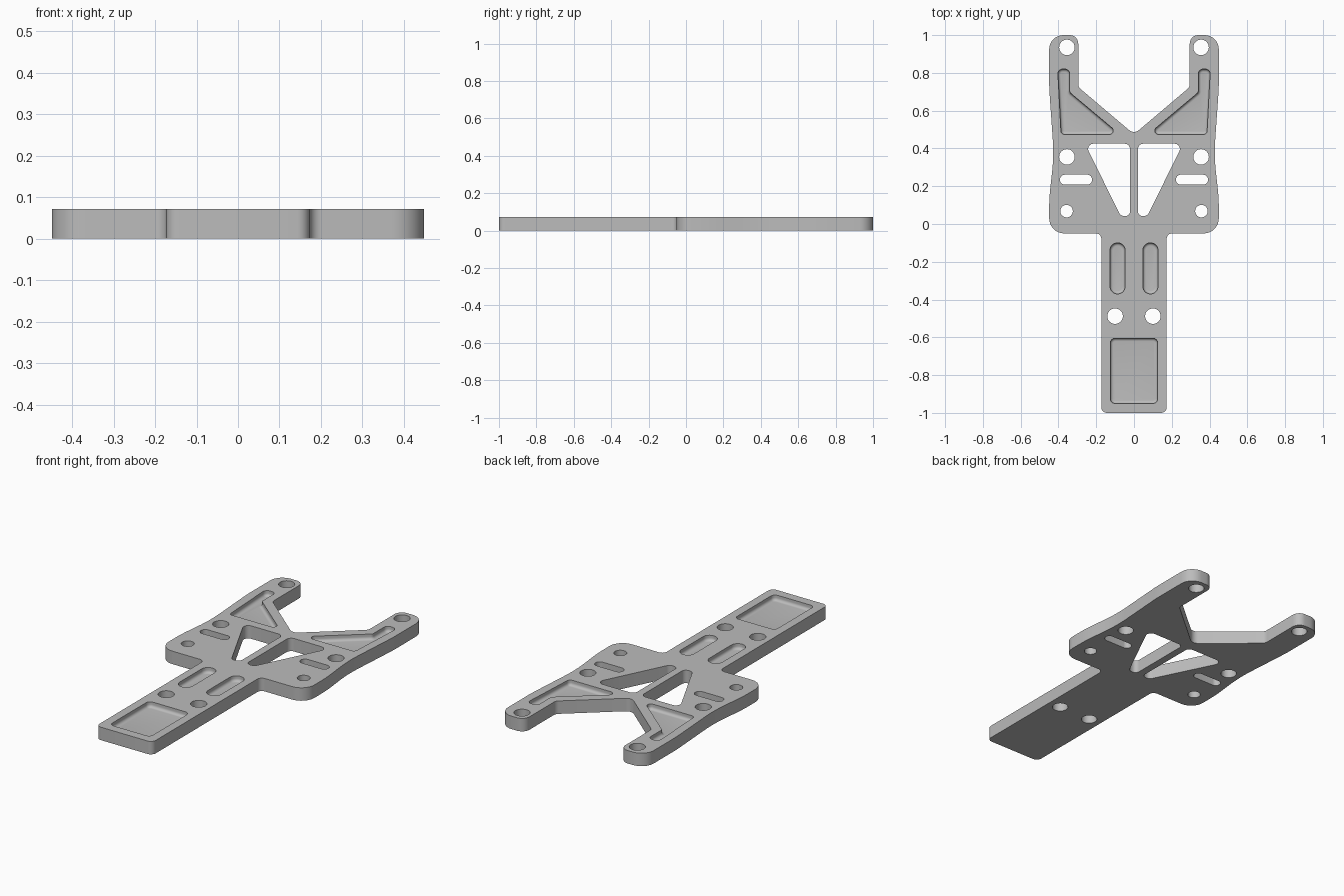
import bpy, bmesh, math
from mathutils import Vector

THICK = 0.072
FLOOR = 0.042      # height of the pocket floors
FILLET = 0.016     # rounding where pocket walls meet the floor

old = bpy.data.objects.get("Cube")
if old:
    bpy.data.objects.remove(old, do_unlink=True)

grey = bpy.data.materials.new("satin_grey")
grey.use_nodes = True
grey.diffuse_color = (0.5, 0.5, 0.5, 1)
grey.node_tree.nodes["Principled BSDF"].inputs["Base Color"].default_value = (0.5, 0.5, 0.5, 1)


def rounded(corners, steps=8):
    """Polygon of (x, y, radius) corners with each corner turned into an arc."""
    out = []
    for i, (x, y, r) in enumerate(corners):
        p = Vector((x, y))
        a = (Vector(corners[i - 1][:2]) - p).normalized()
        b = (Vector(corners[(i + 1) % len(corners)][:2]) - p).normalized()
        half = a.angle(b) / 2
        centre = p + (a + b).normalized() * r / math.sin(half)
        tangent = r / math.tan(half)
        start, end = p + a * tangent - centre, p + b * tangent - centre
        sweep = start.angle(end)
        for k in range(steps + 1):
            t = k / steps
            arc = start * math.sin((1 - t) * sweep) + end * math.sin(t * sweep)
            out.append(centre + arc / math.sin(sweep))
    return out


def circle(x, y, r, steps=40):
    return [Vector((x + r * math.cos(k * math.tau / steps),
                    y + r * math.sin(k * math.tau / steps))) for k in range(steps)]


def box(x0, x1, y0, y1, r):
    return rounded([(x0, y0, r), (x1, y0, r), (x1, y1, r), (x0, y1, r)])


def mirror(points):
    return [Vector((-p.x, p.y)) for p in reversed(points)]


def prism(bm, points, z0, z1, fillet=0):
    """Extrude a closed outline from z0 to z1, optionally rounding its lower rim."""
    part = bmesh.new()
    base = part.faces.new([part.verts.new((p.x, p.y, z0)) for p in points])
    top = bmesh.ops.extrude_face_region(part, geom=[base], use_keep_orig=True)
    verts = [v for v in top["geom"] if isinstance(v, bmesh.types.BMVert)]
    bmesh.ops.translate(part, verts=verts, vec=(0, 0, z1 - z0))
    bmesh.ops.recalc_face_normals(part, faces=part.faces)
    if fillet:
        rim = [e for e in part.edges if all(abs(v.co.z - z0) < 1e-5 for v in e.verts)]
        bmesh.ops.bevel(part, geom=rim, offset=fillet, segments=5, profile=0.5, affect='EDGES')
    temp = bpy.data.meshes.new("temp")
    part.to_mesh(temp)
    part.free()
    bm.from_mesh(temp)
    bpy.data.meshes.remove(temp)


def finish(bm, name):
    mesh = bpy.data.meshes.new(name)
    bm.to_mesh(mesh)
    bm.free()
    mesh.materials.append(grey)
    ob = bpy.data.objects.new(name, mesh)
    bpy.context.collection.objects.link(ob)
    return ob


# Plate outline: forked arms, waisted body and narrow stem
half = [(0.173, -1, 0.03), (0.173, -0.05, 0.028), (0.449, -0.05, 0.08),
        (0.449, 0.14, 1.0), (0.424, 0.36, 1.0), (0.449, 0.72, 1.0),
        (0.449, 1, 0.075), (0.295, 1, 0.045), (0.295, 0.725, 0.035)]
outline = half + [(0, 0.475, 0.04)] + [(-x, y, r) for x, y, r in reversed(half)]
bm = bmesh.new()
prism(bm, rounded(outline), 0, THICK)
plate = finish(bm, "mounting_plate")

# Openings through the plate, one side then mirrored
openings = [
    circle(0.355, 0.935, 0.041), circle(0.355, 0.355, 0.041),
    circle(0.357, 0.068, 0.033), circle(0.1, -0.488, 0.041),
    box(0.222, 0.392, 0.209, 0.261, 0.0255),
    rounded([(0.021, 0.425, 0.028), (0.26, 0.425, 0.028),
             (0.07, 0.042, 0.03), (0.021, 0.042, 0.025)]),
]
bm = bmesh.new()
for shape in openings:
    for side in (shape, mirror(shape)):
        prism(bm, side, -0.05, THICK + 0.05)
through_cutter = finish(bm, "through_cutter")

# Shallow pockets in the top face
arm_pocket = rounded([(0.386, 0.474, 0.02), (0.404, 0.82, 0.025), (0.341, 0.82, 0.025),
                      (0.341, 0.697, 0.02), (0.075, 0.474, 0.02)])
stem_slot = box(0.047, 0.127, -0.37, -0.1, 0.0395)
bm = bmesh.new()
for shape in (arm_pocket, stem_slot):
    for side in (shape, mirror(shape)):
        prism(bm, side, FLOOR, THICK + 0.05, FILLET)
prism(bm, box(-0.125, 0.125, -0.95, -0.605, 0.025), FLOOR, THICK + 0.05, FILLET)
pocket_cutter = finish(bm, "pocket_cutter")

# Cut the plate and drop the cutters
bpy.context.view_layer.objects.active = plate
for cutter in (through_cutter, pocket_cutter):
    cutter.hide_render = True
    mod = plate.modifiers.new("cut", 'BOOLEAN')
    mod.operation, mod.solver, mod.object = 'DIFFERENCE', 'EXACT', cutter
    bpy.ops.object.modifier_apply(modifier=mod.name)
    bpy.data.objects.remove(cutter, do_unlink=True)

bpy.ops.object.select_all(action='DESELECT')
plate.select_set(True)
bpy.ops.object.shade_smooth_by_angle(angle=math.radians(30))
